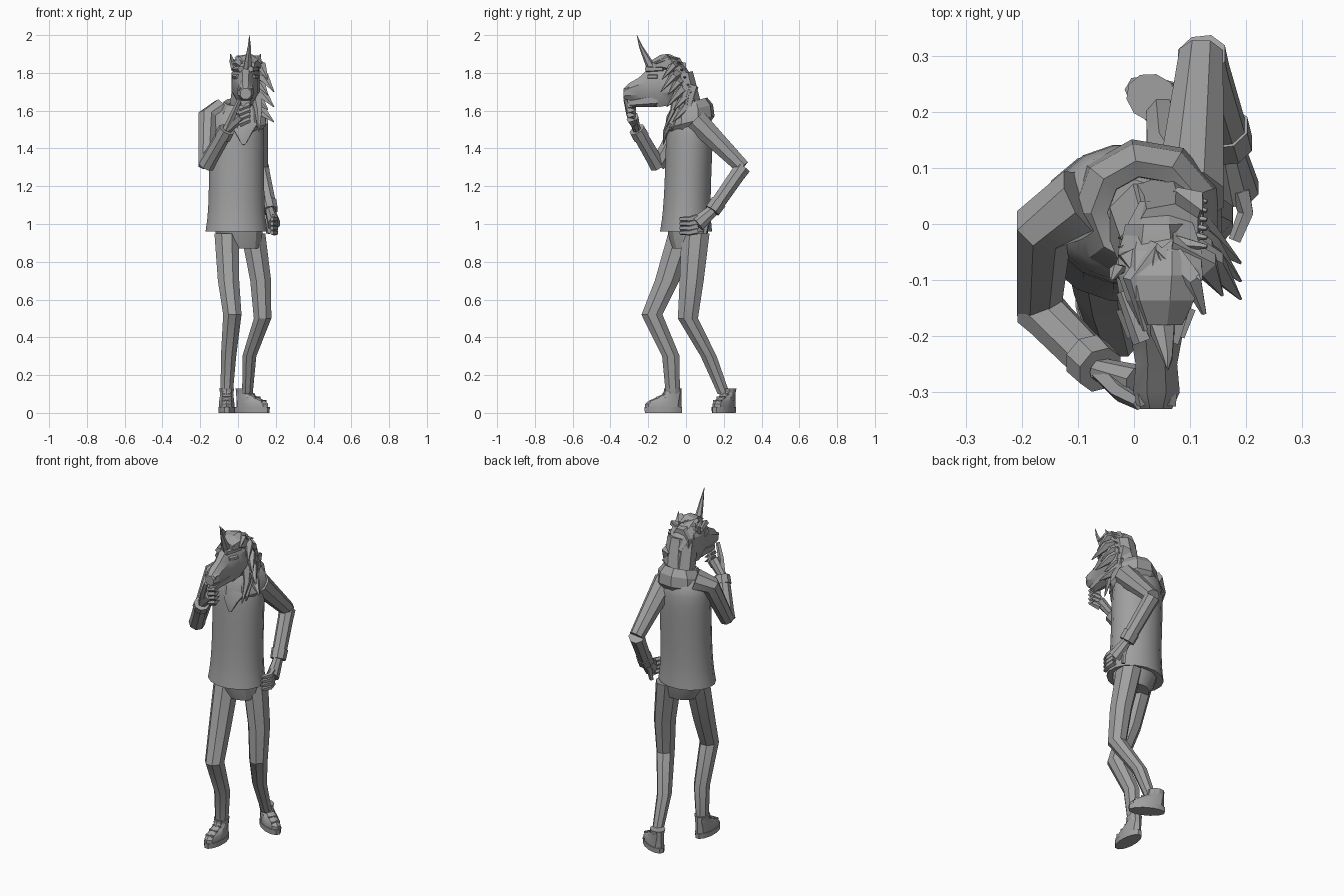
import bpy
import bmesh
import math
from mathutils import Vector, Matrix

default_cube = bpy.data.objects.get("Cube")
if default_cube:
    bpy.data.objects.remove(default_cube, do_unlink=True)

grey = bpy.data.materials.new("plain grey")
grey.use_nodes = True
grey.diffuse_color = (.35, .35, .35, 1)
grey.node_tree.nodes["Principled BSDF"].inputs["Base Color"].default_value = grey.diffuse_color

SIDEWAYS, DEPTH, UP = Vector((1, 0, 0)), Vector((0, 1, 0)), Vector((0, 0, 1))


def finish(name, builder, smooth_angle):
    """Turn a bmesh into a named, shaded object."""
    bmesh.ops.recalc_face_normals(builder, faces=builder.faces)
    mesh = bpy.data.meshes.new(name)
    builder.to_mesh(mesh)
    builder.free()
    mesh.materials.append(grey)
    part = bpy.data.objects.new(name, mesh)
    bpy.context.scene.collection.objects.link(part)
    bpy.ops.object.select_all(action='DESELECT')
    part.select_set(True)
    bpy.context.view_layer.objects.active = part
    bpy.ops.object.shade_smooth_by_angle(angle=math.radians(smooth_angle))


def loft(name, rings, sides=8, axis=None, place=Matrix(), smooth_angle=28):
    """Skin oval rings, each given as (centre, half width, half depth)."""
    centres = [Vector(centre) for centre, width, depth in rings]
    overall = axis or (centres[-1] - centres[0]).normalized()
    reference = SIDEWAYS if abs(overall.x) < .75 else DEPTH
    builder, loops = bmesh.new(), []
    for i, (centre, width, depth) in enumerate(rings):
        before, after = centres[max(i - 1, 0)], centres[min(i + 1, len(rings) - 1)]
        normal = (axis or (after - before)).normalized()
        v = normal.cross(reference).normalized()
        u = v.cross(normal)
        loop = []
        for k in range(sides):
            angle = math.tau * (k + .5) / sides
            offset = u * width * math.cos(angle) + v * depth * math.sin(angle)
            loop.append(builder.verts.new(place @ (centres[i] + offset)))
        loops.append(loop)
    for lower, upper in zip(loops, loops[1:]):
        for k in range(sides):
            n = (k + 1) % sides
            builder.faces.new((lower[k], lower[n], upper[n], upper[k]))
    builder.faces.new(loops[0])
    builder.faces.new(loops[-1])
    finish(name, builder, smooth_angle)


def taper(name, points, start, end, flat=1, sides=8, axis=None, place=Matrix()):
    """Tube along points whose radius runs evenly from start to end."""
    rings = []
    for i, point in enumerate(points):
        radius = start + (end - start) * i / (len(points) - 1)
        rings.append((point, radius, radius * flat))
    loft(name, rings, sides, axis, place)


# Sweater: flared hem, slim waist, rounded shoulders
sweater = []
for i in range(13):
    t = i / 12.2
    width = (.145 + .022 * (1 - t) ** 6 + .008 * t) * math.sqrt(1 - t ** 12)
    sweater.append(((-.008, .025 * t, .96 + .68 * t), width, width * .84))
loft("sweater", sweater, sides=16, axis=UP, smooth_angle=40)

# Folded cowl, higher at the back, with a pointed front flap
cowl = []
for i in range(6):
    angle = math.pi * (.3 * i - .5)
    radius = .1 + .035 * math.cos(angle) - .015 * math.sin(angle)
    cowl.append(((.02, .02, 1.58 + .07 * math.sin(angle)), radius, radius))
loft("cowl_collar", cowl, sides=9, axis=Vector((0, -.25, 1)))
taper("collar_flap", [(.03, -.08, 1.53), (.03, -.11, 1.48), (.03, -.12, 1.42)], .08, .01, flat=.3)

# Trousers
taper("hips", [(.02, .01, .87), (.01, .01, .92), (0, .01, 1)], .1, .14, flat=.85, sides=12, axis=UP)
right_leg = [(-.06, -.02, .95), (-.05, -.1, .7), (-.03, -.18, .52), (-.05, -.08, .3), (-.06, -.07, .1)]
left_leg = [(.08, .05, .95), (.12, .03, .7), (.13, .01, .5), (.06, .12, .3), (.05, .2, .1)]
taper("right_trouser_leg", right_leg, .07, .035, flat=1.15, axis=UP)
taper("left_trouser_leg", left_leg, .07, .03, flat=1.15, axis=UP)


# Laced high shoes with a blunt toe, modelled with the toe towards the front
def shoe(side, x, y, yaw):
    place = Matrix.Translation((x, y, 0)) @ Matrix.Rotation(yaw, 4, 'Z')
    taper(side + "_sole", [(0, -.03, 0), (0, -.03, .03)], .045, .046, 2.25, 12, UP, place)
    upper = []
    steps = 6
    for i in range(steps + 1):
        t = i / steps
        s = min(max(t - .15, 0) / .65, 1)
        ease = s * s * (3 - 2 * s)
        middle, length, height = .05 * ease - .03, .097 - .05 * ease, .03 + .1 * t
        upper.append(((0, middle, height), .043 - .007 * ease, length))
        if 1 < i < steps:
            toe = middle - length + .012
            taper(side + "_lace", [(-.025, toe, height), (.025, toe, height)], .008, .008,
                  sides=4, place=place)
    loft(side + "_shoe", upper, 10, UP, place)
    taper(side + "_ankle_cuff", [(0, .02, .1), (0, .02, .13)], .036, .042, 1.15, 10, UP, place)


shoe("right", -.06, -.09, 0)
shoe("left", .05, .215, 1.05)


# Sleeves with turned cuffs, and hands with curled fingers
def arm(side, shoulder, elbow, wrist):
    taper(side + "_upper_sleeve", [*shoulder, elbow], .065, .042)
    taper(side + "_forearm_sleeve", [elbow, elbow.lerp(wrist, .2), wrist], .046, .04)
    taper(side + "_cuff", [elbow.lerp(wrist, .8), wrist], .046, .044)


def hand(side, wrist, knuckles, curl, tip, thumb, spread, flat):
    taper(side + "_palm", [wrist, wrist.lerp(knuckles, .5), knuckles], .026, .035, flat=flat)
    for i in range(4):
        shift = UP * spread * (i - 1.5)
        taper(side + "_finger", [joint + shift for joint in (knuckles, curl, tip)], .019, .012, sides=5)
    bend = wrist.lerp(thumb, .5) - DEPTH * .01
    taper(side + "_thumb", [wrist, bend, thumb], .022, .012, sides=5)


right_wrist = Vector((-.06, -.26, 1.5))
left_wrist = Vector((.17, .14, 1.07))
arm("right", [Vector((-.09, .04, 1.6)), Vector((-.16, 0, 1.57))], Vector((-.17, -.15, 1.31)), right_wrist)
arm("left", [Vector((.1, .05, 1.55))], Vector((.12, .3, 1.3)), left_wrist)
hand("right", right_wrist, Vector((.01, -.28, 1.57)), Vector((.06, -.3, 1.59)),
     Vector((.06, -.26, 1.59)), Vector((.01, -.32, 1.66)), spread=.026, flat=.8)
hand("left", left_wrist, Vector((.19, .06, 1)), Vector((.2, .02, .99)),
     Vector((.18, -.03, .99)), Vector((.16, .1, .95)), spread=.024, flat=1.3)

# Neck and long-muzzled head, widening from the nose to the cheeks
middle = .04
taper("neck", [(.02, .03, 1.54), (middle, -.05, 1.78)], .08, .07, axis=UP)
muzzle = [(-.33, 1.69, .03, .03), (-.3, 1.7, .045, .05), (-.25, 1.71, .04, .07),
          (-.2, 1.73, .05, .1), (-.14, 1.74, .07, .13), (-.08, 1.75, .08, .13), (0, 1.77, .06, .09)]
loft("head", [((middle, y, z), width, height) for y, z, width, height in muzzle], axis=DEPTH)
taper("lower_jaw", [(middle, -.3, 1.64), (middle, -.15, 1.66)], .028, .05, flat=.8, sides=6, axis=DEPTH)

# Facial details on both sides
for side, sign in (("right", -1), ("left", 1)):
    def out(distance, y, z):
        return middle + sign * distance, y, z

    taper(side + "_brow", [out(.025, -.21, 1.82), out(.06, -.12, 1.82)], .018, .012, sides=5)
    taper(side + "_eyelid", [out(.04, -.2, 1.78), out(.06, -.15, 1.78)], .013, .013, sides=5)
    taper(side + "_nostril", [out(.025, -.32, 1.71), out(.03, -.3, 1.72)], .012, .008, sides=5)
    taper(side + "_ear", [out(.05, -.09, 1.82), out(.07, -.08, 1.86), out(.08, -.1, 1.9)],
          .027, .003, flat=.6, sides=5)
taper("horn", [(.05, -.18, 1.82), (.055, -.21, 1.88), (.06, -.24, 1.94), (.06, -.26, 2)], .026, .001, sides=6)

# Mane: crown and nape volumes, with a fringe of broad locks
crown = []
for i in range(6):
    t = i / 5
    width = .04 + .04 * math.sin(math.pi * t)
    crown.append(((.05, .22 * t - .18, 1.84 + .1 * t - .2 * t * t), width, width * .7))
loft("mane_crown", crown, 7, DEPTH, smooth_angle=15)
taper("mane_nape", [(.06, -.01, 1.8), (.06, .01, 1.7), (.05, .03, 1.6)], .06, .075, flat=.8, sides=7)
for i in range(4):
    x = .035 * i
    taper("fringe_lock", [(.05, -.05, 1.86), (x, -.1, 1.88), (x + .02, .01 * i - .19, 1.85)],
          .035, .005, flat=.7, sides=5)

# Nape bands and pointed locks swept over the left side
crest_top, crest_end = Vector((.06, -.06, 1.84)), Vector((.06, .02, 1.64))
locks = 6
for i in range(locks):
    root = crest_top.lerp(crest_end, i / (locks - 1))
    sweep = Vector((.13, -.09, -.1)) * (.75 + .25 * (i % 2))
    lift = Vector((.02, .02, .03)) * (1 - i / locks)
    taper("side_lock", [root, root + sweep * .5 + lift, root + sweep], .055, .003, flat=.7, sides=5)
    band = Vector((.07, .02, -.01))
    taper("nape_lock", [root - band, root + DEPTH * .03, root + band + UP * .03],
          .036, .004, flat=.8, sides=5)
for i in range(3):
    y = .04 * i - .07
    taper("hanging_lock", [(.09, y + .03, 1.73), (.11, y, 1.6), (.11, y - .05, 1.49)],
          .04, .003, flat=.7, sides=5)
